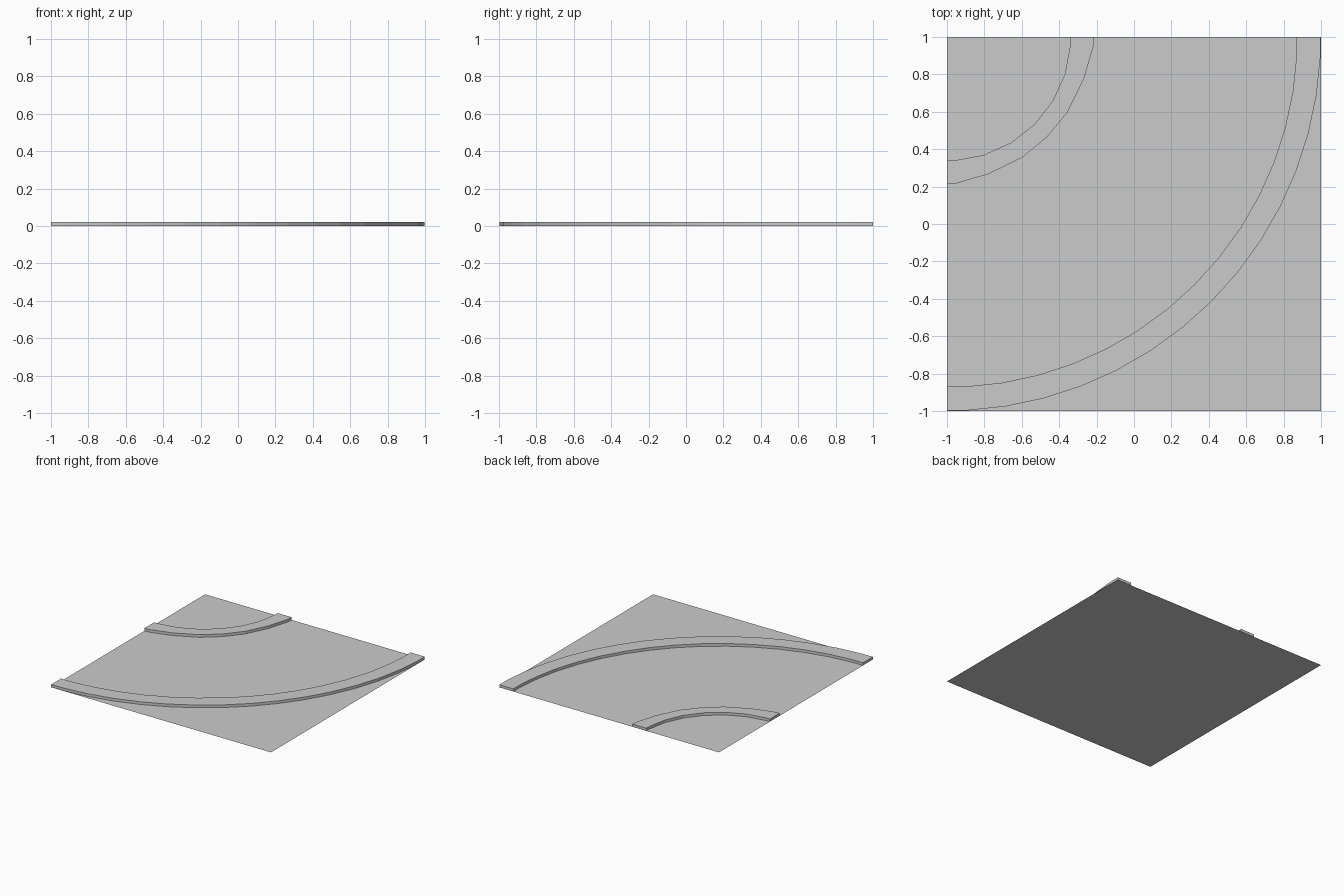
import bpy, bmesh
from math import radians, sin, cos

if "Cube" in bpy.data.objects:
    bpy.data.objects.remove(bpy.data.objects["Cube"])

HEIGHT = 0.022
CORNER = (-1.0, 1.0)  # shared centre of both bends


def arc(radius, sides):
    """Quarter of a polygonal circle, vertex on the diagonal, clipped flat at both ends."""
    step = 360 / sides
    angles, a = [], 45.0
    while a > 0.5:
        angles.insert(0, a)
        a -= step
    angles += [90 - a for a in reversed(angles[:-1])]
    end = radius * cos(radians(angles[0]))
    return [(0, end)] + [(a, radius) for a in angles] + [(90, end)]


def point(angle, radius, z):
    a = radians(angle)
    return (CORNER[0] + radius * sin(a), CORNER[1] - radius * cos(a), z)


def make_object(name, bm):
    bmesh.ops.recalc_face_normals(bm, faces=bm.faces)
    mesh = bpy.data.meshes.new(name)
    bm.to_mesh(mesh)
    bm.free()
    obj = bpy.data.objects.new(name, mesh)
    bpy.context.collection.objects.link(obj)
    return obj


def curb(name, inner, outer):
    """Raised strip between two matching arcs."""
    bm = bmesh.new()
    rings = []
    for (a0, r0), (a1, r1) in zip(inner, outer):
        rings.append([bm.verts.new(point(a0, r0, 0)), bm.verts.new(point(a0, r0, HEIGHT)),
                      bm.verts.new(point(a1, r1, HEIGHT)), bm.verts.new(point(a1, r1, 0))])
    for p, q in zip(rings, rings[1:]):
        for i in range(4):
            j = (i + 1) % 4
            bm.faces.new((p[i], p[j], q[j], q[i]))
    bm.faces.new(rings[0])
    bm.faces.new(rings[-1])
    return make_object(name, bm)


# Flat road surface
bm = bmesh.new()
bm.faces.new([bm.verts.new((x, y, 0)) for x, y in ((-1, -1), (1, -1), (1, 1), (-1, 1))])
road = make_object("road_surface", bm)
if road.data.polygons[0].normal.z < 0:
    road.data.flip_normals()

# Wide curb on the outside of the bend
curb("outer_curb", arc(1.872, 60), arc(2.0, 60))

# Tight curb on the inside of the bend, its outer edge slightly flattened at the diagonal
half = [(0, 0.786), (3.5, 0.785), (16.7, 0.766), (32, 0.76)]
edge = half + [(45, 0.757)] + [(90 - a, r) for a, r in reversed(half)]
curb("inner_curb", arc(0.661, 26), edge)
